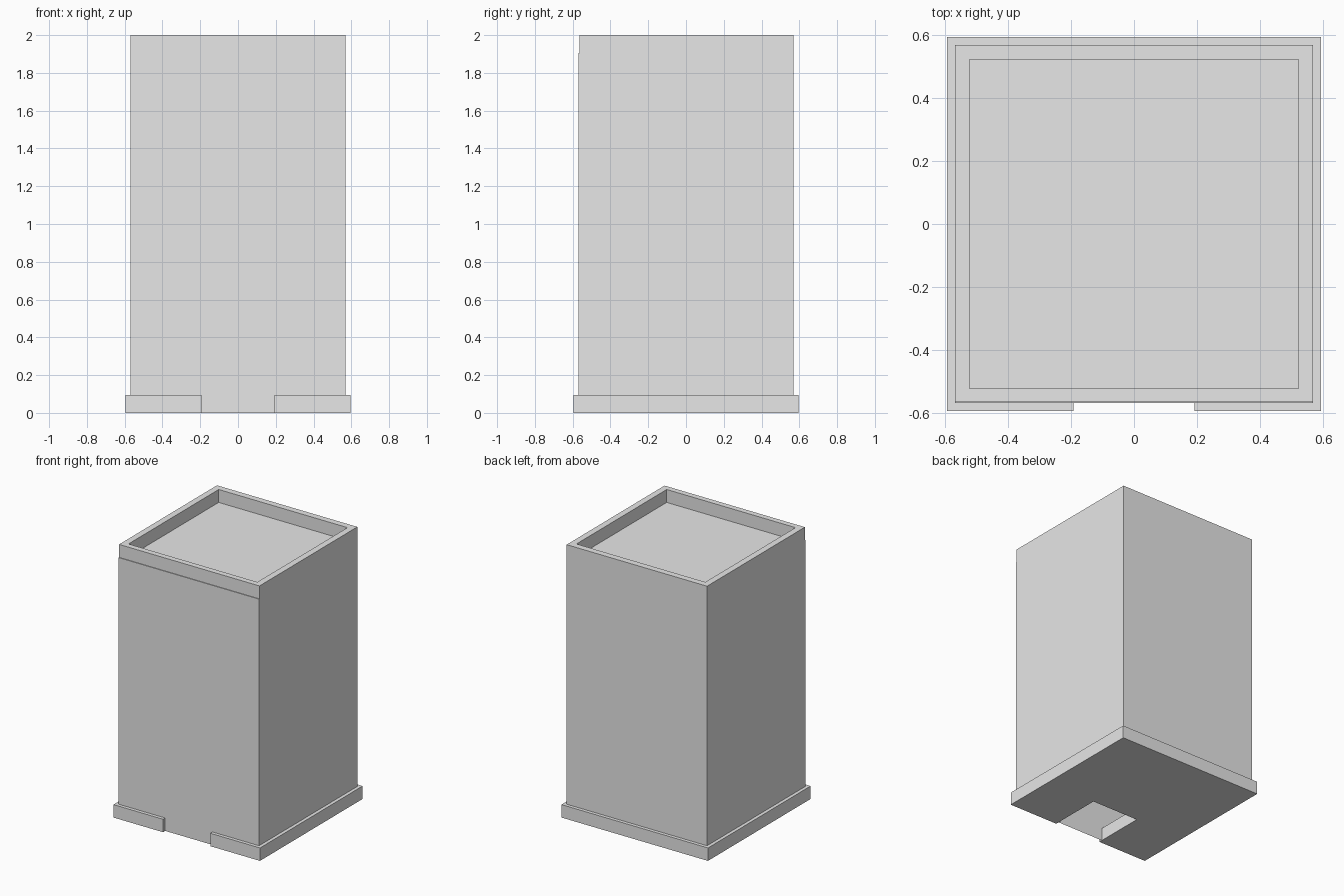
import bpy
import bmesh

cube = bpy.data.objects.get("Cube")
if cube:
    bpy.data.objects.remove(cube, do_unlink=True)

GREY = (0.8, 0.8, 0.8, 1)
grey = bpy.data.materials.new("plain grey")
grey.use_nodes = True
grey.diffuse_color = GREY
grey.node_tree.nodes["Principled BSDF"].inputs["Base Color"].default_value = GREY

BASE, BODY, INNER = 0.595, 0.57, 0.523   # half widths
PLINTH_TOP, ROOF, TOP = 0.095, 1.905, 2.0
DOOR, DOOR_BACK = 0.192, -0.2            # entrance gap half width and depth
PARAPET_FRONT = -0.565


def rectangle(half, front, z):
    return [(-half, front, z), (half, front, z), (half, half, z), (-half, half, z)]


def finish(name, bm):
    mesh = bpy.data.meshes.new(name)
    bmesh.ops.recalc_face_normals(bm, faces=bm.faces)
    bm.to_mesh(mesh)
    bm.free()
    mesh.materials.append(grey)
    obj = bpy.data.objects.new(name, mesh)
    bpy.context.collection.objects.link(obj)
    return obj


def extrude_outline(name, outline, height):
    bm = bmesh.new()
    face = bm.faces.new([bm.verts.new(p) for p in outline])
    result = bmesh.ops.extrude_face_region(bm, geom=[face], use_keep_orig=True)
    verts = [g for g in result["geom"] if isinstance(g, bmesh.types.BMVert)]
    bmesh.ops.translate(bm, verts=verts, vec=(0, 0, height))
    return finish(name, bm)


def skin_loops(name, loops, closed=False, cap=False):
    """Join matching rings of points with quads."""
    bm = bmesh.new()
    rings = [[bm.verts.new(p) for p in loop] for loop in loops]
    pairs = list(zip(rings, rings[1:]))
    if closed:
        pairs.append((rings[-1], rings[0]))
    for a, b in pairs:
        for i in range(len(a)):
            j = (i + 1) % len(a)
            bm.faces.new((a[i], a[j], b[j], b[i]))
    if cap:
        bm.faces.new(rings[-1])
    return finish(name, bm)


# Plinth slab with the entrance gap cut from its front
half_outline = [(DOOR, DOOR_BACK), (DOOR, -BASE), (BASE, -BASE), (BASE, BASE)]
outline = half_outline + [(-x, y) for x, y in reversed(half_outline)]
extrude_outline("plinth", [(x, y, 0) for x, y in outline], PLINTH_TOP)

# Hollow tower walls, open below and closed by the flat roof
skin_loops("tower_walls",
           [rectangle(BODY, -BODY, 0), rectangle(BODY, -BODY, ROOF)], cap=True)

# Parapet rim around the roof, set back slightly at the front
skin_loops("parapet", [
    rectangle(BODY, PARAPET_FRONT, ROOF),
    rectangle(BODY, PARAPET_FRONT, TOP),
    rectangle(INNER, -INNER, TOP),
    rectangle(INNER, -INNER, ROOF),
])
